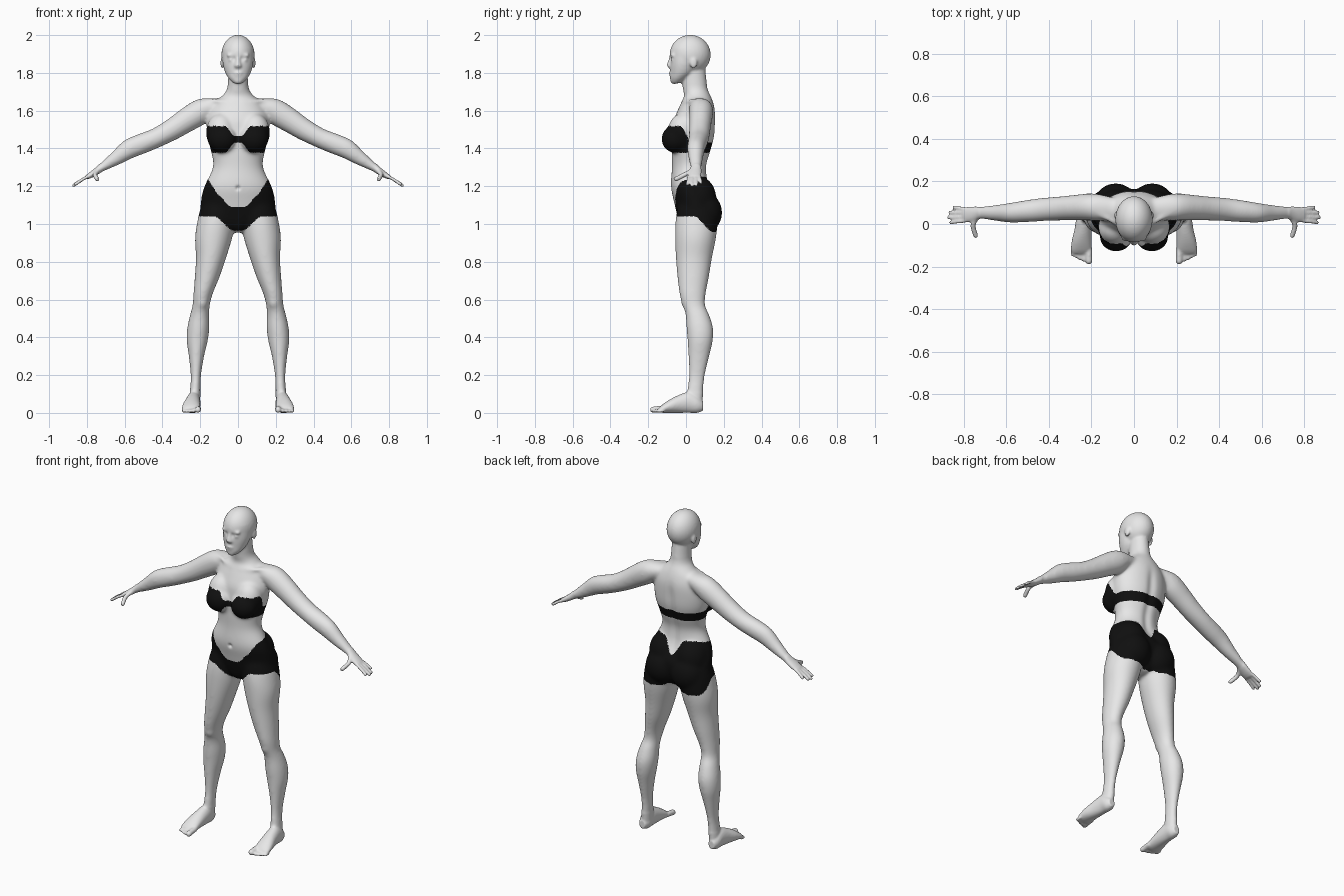
import bpy
import bmesh
import math
from mathutils import Matrix, Vector

cube = bpy.data.objects.get("Cube")
if cube:
    bpy.data.objects.remove(cube, do_unlink=True)

X, Y, Z = Vector((1, 0, 0)), Vector((0, 1, 0)), Vector((0, 0, 1))
BOTH = (1, -1)
VOXEL = 0.006


def make_material(name, value):
    mat = bpy.data.materials.new(name)
    mat.use_nodes = True
    colour = (value, value, value, 1)
    mat.diffuse_color = colour
    mat.node_tree.nodes["Principled BSDF"].inputs["Base Color"].default_value = colour
    return mat


def ramp(value, low, high):
    t = min(max((value - low) / (high - low), 0), 1)
    return t * t * (3 - 2 * t)


def spline(rows, steps=5):
    """Smoothly interpolate rows of equal length."""
    padded = [rows[0]] + list(rows) + [rows[-1]]
    for i in range(1, len(padded) - 2):
        for s in range(steps):
            t = s / steps
            yield [0.5 * (2 * b + (c - a) * t + (2 * a - 5 * b + 4 * c - d) * t ** 2
                          + (3 * b - a - 3 * c + d) * t ** 3)
                   for a, b, c, d in zip(*padded[i - 1:i + 3])]
    yield rows[-1]


def loft(bm, rows, u, v, side=1, count=28):
    """Closed skin over ellipses given as x, y, z, radius along u, radius along v."""
    rings = []
    for x, y, z, ru, rv in spline(rows):
        ring = []
        for k in range(count):
            angle = math.tau * k / count
            p = Vector((x, y, z)) + u * ru * math.cos(angle) + v * rv * math.sin(angle)
            ring.append(bm.verts.new((p.x * side, p.y, p.z)))
        rings.append(ring)
    for low, high in zip(rings, rings[1:]):
        for k in range(count):
            j = (k + 1) % count
            bm.faces.new((low[k], low[j], high[j], high[k]))
    bm.faces.new(rings[0])
    bm.faces.new(rings[-1])


def finger(bm, points, radius, side):
    """Round tapering tube with a blunt tip."""
    points = [Vector(p) for p in points]
    d = (points[-1] - points[0]).normalized()
    u = d.orthogonal().normalized()
    rows = [(*p, radius, radius) for p in points]
    rows.append((*(points[-1] + d * radius * 0.7), radius * 0.5, radius * 0.5))
    loft(bm, rows, u, d.cross(u), side, 14)


def ball(bm, centre, radii, side=1):
    x, y, z = centre
    matrix = Matrix.Translation((x * side, y, z)) @ Matrix.Diagonal((*radii, 1))
    bmesh.ops.create_uvsphere(bm, u_segments=32, v_segments=20, radius=1, matrix=matrix)


def build_torso(bm):
    rows = [(.955, .05, .025, .05), (.98, .05, .06, .075), (1.04, .055, .185, .10),
            (1.12, .05, .197, .114), (1.2, .022, .178, .102), (1.3, .018, .133, .092),
            (1.38, .028, .142, .103), (1.46, .04, .162, .112), (1.54, .045, .166, .112),
            (1.6, .055, .15, .10), (1.65, .06, .118, .082), (1.68, .06, .083, .07),
            (1.72, .048, .057, .066), (1.82, .04, .05, .062)]
    loft(bm, [(0, y, z, rx, ry) for z, y, rx, ry in rows], X, Y, count=48)
    for side in BOTH:
        # Bust with its upper slope
        ball(bm, (.084, -.06, 1.45), (.078, .07, .073), side)
        ball(bm, (.09, -.02, 1.485), (.08, .078, .1), side)
        # Seat with its upper slope
        ball(bm, (.086, .098, 1.06), (.1, .094, .106), side)
        ball(bm, (.088, .06, 1.14), (.097, .1, .115), side)
        # Collar bone
        finger(bm, [(.02, -.018, 1.643), (.09, .005, 1.65), (.16, .045, 1.655)], .01, side)


def build_head(bm):
    ball(bm, (0, .022, 1.896), (.088, .109, .105))
    # Face and jaw
    rows = [(1.746, -.052, .026, .026), (1.77, -.038, .049, .046), (1.8, -.02, .067, .064),
            (1.84, -.01, .079, .075), (1.88, 0, .083, .084), (1.93, .01, .082, .09)]
    loft(bm, [(0, y, z, rx, ry) for z, y, rx, ry in rows], X, Y)
    # Nose
    rows = [(1.888, -.076, .01, .011), (1.858, -.083, .012, .014),
            (1.838, -.086, .019, .016), (1.826, -.08, .016, .011)]
    loft(bm, [(0, y, z, rx, ry) for z, y, rx, ry in rows], X, Y)
    # Lips and chin
    ball(bm, (0, -.078, 1.799), (.026, .013, .008))
    ball(bm, (0, -.075, 1.785), (.022, .013, .009))
    ball(bm, (0, -.062, 1.76), (.026, .022, .02))
    # Brows, eyes and ears
    for side in BOTH:
        ball(bm, (.032, -.068, 1.893), (.03, .014, .012), side)
        ball(bm, (.034, -.066, 1.868), (.017, .015, .011), side)
        ball(bm, (.083, .04, 1.853), (.01, .02, .03), side)


def build_arm(bm, side):
    slope = Vector((.5, 0, .87))
    rows = [(.08, .07, 1.635, .05, .035), (.16, .078, 1.615, .062, .058),
            (.21, .08, 1.588, .064, .068), (.28, .077, 1.545, .06, .064),
            (.35, .073, 1.5, .057, .058), (.43, .068, 1.457, .055, .053),
            (.51, .06, 1.425, .052, .055), (.58, .053, 1.395, .047, .052),
            (.65, .052, 1.346, .038, .038), (.72, .053, 1.3, .03, .023),
            (.745, .049, 1.282, .034, .019), (.775, .045, 1.262, .037, .016),
            (.8, .043, 1.247, .034, .012)]
    loft(bm, rows, Y, slope, side)
    # Fingers and thumb
    for i, length in enumerate((.077, .087, .082, .062)):
        k = i - 1.5
        start = Vector((.785, .043 + k * .018, 1.256))
        tip = start + Vector((length, k * .006, -length * .6))
        finger(bm, [start, start.lerp(tip, .5) + Z * .003, tip], .0088, side)
    finger(bm, [(.735, .035, 1.286), (.757, -.005, 1.262), (.745, -.055, 1.237)], .0125, side)


def build_leg(bm, side):
    rows = [(.09, .06, 1.16, .07, .08), (.102, .06, 1.08, .097, .106),
            (.118, .055, 1.0, .1, .112),
            (.13, .05, .92, .098, .108), (.143, .042, .82, .08, .096),
            (.163, .038, .72, .066, .084), (.185, .035, .63, .051, .07),
            (.195, .042, .57, .046, .06), (.203, .06, .52, .051, .063),
            (.21, .073, .45, .059, .071), (.216, .075, .38, .056, .067),
            (.22, .068, .3, .041, .056), (.223, .058, .2, .028, .043),
            (.226, .05, .13, .028, .043), (.23, .045, .06, .03, .043)]
    loft(bm, rows, X, Y, side)
    ball(bm, (.19, -.002, .59), (.03, .025, .038), side)
    # Foot
    rows = [(.235, .09, .036, .02, .025), (.235, .06, .045, .034, .045),
            (.236, .02, .056, .037, .056), (.24, -.03, .049, .041, .049),
            (.246, -.08, .037, .047, .037), (.248, -.12, .024, .049, .024),
            (.248, -.14, .016, .044, .014)]
    loft(bm, rows, X, Z, side)
    # Toes
    for i, x in enumerate((.212, .237, .256, .273, .289)):
        r = .0105 - .0006 * i if i else .016
        y = -.178 + .008 * i
        finger(bm, [(x, -.115, r + .008), (x, y + .025, r + .004), (x, y, r)], r, side)


def in_bra(c):
    a = abs(c.x)
    front = ramp(-c.y, -.03, .03)
    cup = ramp(a, .015, .07)
    top = 1.432 + front * (.033 + .053 * cup)
    bottom = 1.378 + front * .052 * (1 - cup)
    return a < .18 and bottom < c.z < top


def in_briefs(c):
    a = abs(c.x)
    back = ramp(c.y, 0, .08)
    front_top = 1.09 + .07 * ramp(a, .03, .12) + .08 * ramp(a, .1, .17)
    back_top = 1.16 + .09 * ramp(a, 0, .07)
    top = front_top * (1 - back) + back_top * back
    bottom = 1.04 - max(.075 * (1 - ramp(a, .02, .13)), .085 * ramp(c.y, .04, .15))
    return a < .3 and bottom < c.z < top


def is_detail(p):
    return p.z > 1.74 or p.z < .11 or abs(p.x) > .73


def relax(bm, verts, rounds):
    for _ in range(rounds):
        bmesh.ops.smooth_vert(bm, verts=verts, factor=.5,
                              use_axis_x=True, use_axis_y=True, use_axis_z=True)


# Gather the rough parts
bm = bmesh.new()
build_torso(bm)
build_head(bm)
for side in BOTH:
    build_arm(bm, side)
    build_leg(bm, side)
bmesh.ops.recalc_face_normals(bm, faces=bm.faces[:])
rough = bpy.data.meshes.new("body_parts")
bm.to_mesh(rough)
bm.free()
body = bpy.data.objects.new("body", rough)
bpy.context.scene.collection.objects.link(body)

# Fuse them into one skin
fuse = body.modifiers.new("fuse", "REMESH")
fuse.mode = "VOXEL"
fuse.voxel_size = VOXEL
bpy.context.view_layer.update()
skin_mesh = bpy.data.meshes.new_from_object(
    body.evaluated_get(bpy.context.evaluated_depsgraph_get()))
body.modifiers.clear()
body.data = skin_mesh
bpy.data.meshes.remove(rough)
skin_mesh.materials.clear()
skin_mesh.materials.append(make_material("pale_grey_skin", .8))
skin_mesh.materials.append(make_material("black_underwear", .005))

# Blend large forms strongly, keep face, hands and feet crisp
bm = bmesh.new()
bm.from_mesh(skin_mesh)
relax(bm, [v for v in bm.verts if not is_detail(v.co)], 20)
relax(bm, [v for v in bm.verts if v.co.z > 1.74], 2)
relax(bm, bm.verts[:], 2)

# Eye sockets, navel and spine groove
dents = [(Vector((s * .02, -.082, 1.874)), .013, .005) for s in BOTH]
dents.append((Vector((0, -.08, 1.19)), .011, .012))
for v in bm.verts:
    push = 0
    for centre, radius, depth in dents:
        push += depth * math.exp(-((v.co - centre).length / radius) ** 2)
    if v.co.y > .06:
        along = ramp(v.co.z, 1.15, 1.25) * (1 - ramp(v.co.z, 1.5, 1.65))
        push -= .01 * along * math.exp(-(v.co.x / .025) ** 2)
    v.co.y += push

# Skin and underwear
for f in bm.faces:
    c = f.calc_center_median()
    f.smooth = True
    f.material_index = 1 if in_bra(c) or in_briefs(c) else 0
bm.to_mesh(skin_mesh)
bm.free()
